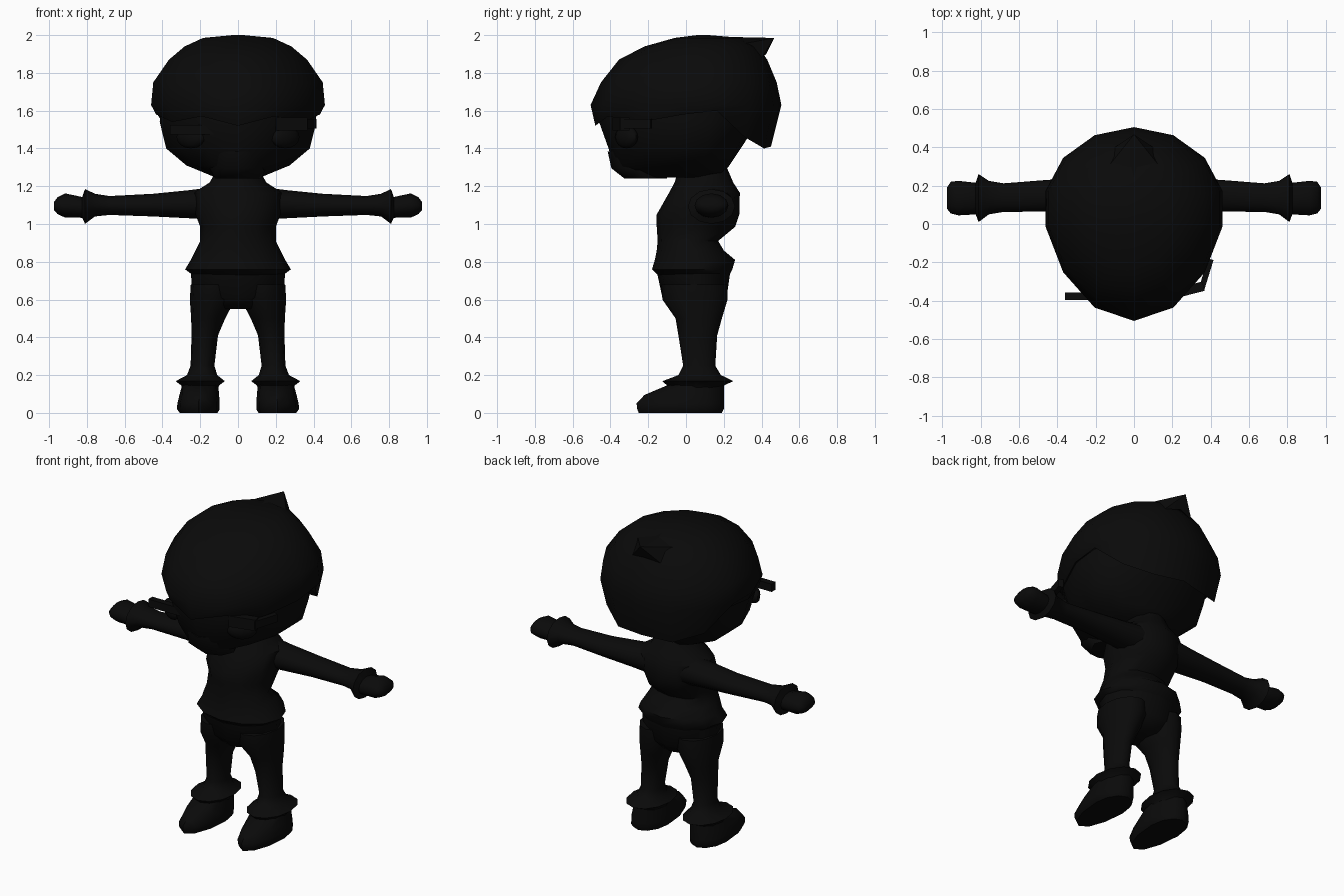
import bpy, bmesh, math
from mathutils import Matrix, Vector

cube = bpy.data.objects.get("Cube")
if cube:
    bpy.data.objects.remove(cube, do_unlink=True)

black = bpy.data.materials.new("near_black")
black.use_nodes = True
black.diffuse_color = (0.003, 0.003, 0.003, 1)
black.node_tree.nodes["Principled BSDF"].inputs["Base Color"].default_value = black.diffuse_color


def finish(name, bm, mirror=False, smooth=True):
    bmesh.ops.recalc_face_normals(bm, faces=bm.faces)
    mesh = bpy.data.meshes.new(name)
    bm.to_mesh(mesh)
    bm.free()
    mesh.materials.append(black)
    obj = bpy.data.objects.new(name, mesh)
    bpy.context.collection.objects.link(obj)
    if mirror:
        obj.modifiers.new("Mirror", "MIRROR").use_mirror_merge = False
    if smooth:
        bpy.ops.object.select_all(action="DESELECT")
        obj.select_set(True)
        bpy.context.view_layer.objects.active = obj
        bpy.ops.object.shade_smooth_by_angle(angle=math.radians(50))
    return obj


def loft(name, rings, sides=12, mid=None, power=1, along_x=False, mirror=False, edge=None):
    """Skin over rings of (height, centre, half width, front y, back y)."""
    bm = bmesh.new()
    loops = []
    for r, (h, c, w, front, back) in enumerate(rings):
        m = (front + back) / 2 if mid is None else mid
        loop = []
        for i in range(sides):
            a = math.tau * i / sides
            u, k = c + w * math.sin(a), math.cos(a)
            y = m + (front - m) * k ** power if k > 0 else m - (back - m) * k
            z = edge[min(i, sides - i)] if edge and r == 1 else h
            loop.append(bm.verts.new((z, y, u) if along_x else (u, y, z)))
        loops.append(loop)
    for a, b in zip(loops, loops[1:]):
        for i in range(sides):
            j = (i + 1) % sides
            bm.faces.new((a[i], a[j], b[j], b[i]))
    bm.faces.new(loops[0])
    bm.faces.new(loops[-1])
    return finish(name, bm, mirror)


def box(name, centre, size, turn=0):
    bm = bmesh.new()
    bmesh.ops.create_cube(bm, size=1)
    bm.transform(Matrix.Translation(centre) @ Matrix.Rotation(turn, 4, "Z")
                 @ Matrix.Diagonal((*size, 1)))
    return finish(name, bm, smooth=False)


# Head and chin
loft("head", [(1.245, 0, .12, -.32, .05), (1.27, 0, .18, -.36, .2), (1.31, 0, .28, -.385, .23),
              (1.4, 0, .39, -.41, .29), (1.54, 0, .425, -.46, .38), (1.65, 0, .42, -.44, .4)],
     sides=14, mid=.06, power=1.15)
loft("chin_plate", [(1.24, 0, .12, -.325, -.1), (1.295, 0, .15, -.395, -.1), (1.385, 0, .14, -.415, -.1)],
     sides=8)

# Hair cap with a jagged hem that drops at the back
loft("hair", [(1.64, 0, .36, -.38, .36), (1.5, 0, .445, -.48, .45), (1.63, 0, .472, -.505, .505),
              (1.75, 0, .46, -.45, .48), (1.87, 0, .375, -.355, .43), (1.94, 0, .29, -.22, .38),
              (1.985, 0, .19, -.06, .3), (2.0, 0, .03, .06, .12)],
     sides=14, mid=.08, power=1.2, edge=[1.52, 1.57, 1.54, 1.58, 1.6, 1.46, 1.4, 1.41])

# Pointed tuft at the crown
bm = bmesh.new()
tip = bm.verts.new((0, .467, 1.985))
base = [bm.verts.new(p) for p in ((0, .15, 1.992), (.15, .28, 1.95), (.1, .4, 1.88),
                                  (0, .425, 1.9), (-.1, .4, 1.88), (-.15, .28, 1.95))]
for i, v in enumerate(base):
    bm.faces.new((v, base[(i + 1) % len(base)], tip))
bm.faces.new(base)
finish("hair_tuft", bm)

# Eyes and eyewear
bm = bmesh.new()
bmesh.ops.create_uvsphere(bm, u_segments=12, v_segments=8, radius=1)
bm.transform(Matrix.Translation((.25, -.315, 1.46)) @ Matrix.Rotation(.6, 4, "Z")
             @ Matrix.Diagonal((.09, .04, .06, 1)))
finish("eyes", bm, mirror=True)
box("right_eye_bar", Vector((-.23, -.377, 1.5)), (.26, .04, .05))
box("left_eye_bar", Vector((.28, -.345, 1.53)), (.17, .05, .07), .25)
box("left_temple", Vector((.375, -.265, 1.53)), (.03, .17, .05), -.3)

# Torso with flared hem
loft("torso", [(.73, 0, .24, -.15, .23), (.76, 0, .28, -.18, .245), (.81, 0, .25, -.165, .26),
               (.86, 0, .225, -.155, .2), (.91, 0, .2, -.15, .17), (.985, 0, .2, -.155, .26),
               (1.05, 0, .225, -.155, .282), (1.165, 0, .235, -.09, .285),
               (1.22, 0, .15, -.06, .25), (1.29, 0, .11, -.04, .22)])
loft("hips", [(.55, 0, .1, -.07, .16), (.61, 0, .24, -.125, .215), (.75, 0, .25, -.155, .235)])

# Arms with wrist cuffs and mitten hands
loft("arms", [(.1, 1.11, .09, .04, .25), (.25, 1.105, .075, .05, .24), (.45, 1.1, .06, .065, .23),
              (.68, 1.098, .05, .063, .212), (.757, 1.1, .06, .05, .225), (.81, 1.093, .092, .01, .26),
              (.825, 1.088, .055, .05, .215), (.915, 1.098, .064, .045, .225),
              (.955, 1.097, .045, .055, .22), (.975, 1.095, .02, .08, .19)],
     along_x=True, mirror=True)

# Legs with ankle cuffs, then shoes
loft("legs", [(.12, .2, .09, -.06, .18), (.145, .2, .1, -.1, .2), (.168, .2, .13, -.125, .25),
              (.2, .19, .08, -.04, .185), (.25, .188, .063, -.015, .155), (.41, .176, .07, -.04, .165),
              (.5, .158, .09, -.055, .19), (.6, .135, .12, -.125, .22), (.68, .13, .12, -.13, .22)],
     mirror=True)
loft("shoes", [(0, .208, .1, -.25, .19), (.02, .21, .113, -.258, .2), (.05, .209, .112, -.262, .2),
               (.095, .205, .105, -.22, .2), (.15, .2, .095, -.09, .2)],
     mid=.03, mirror=True)
